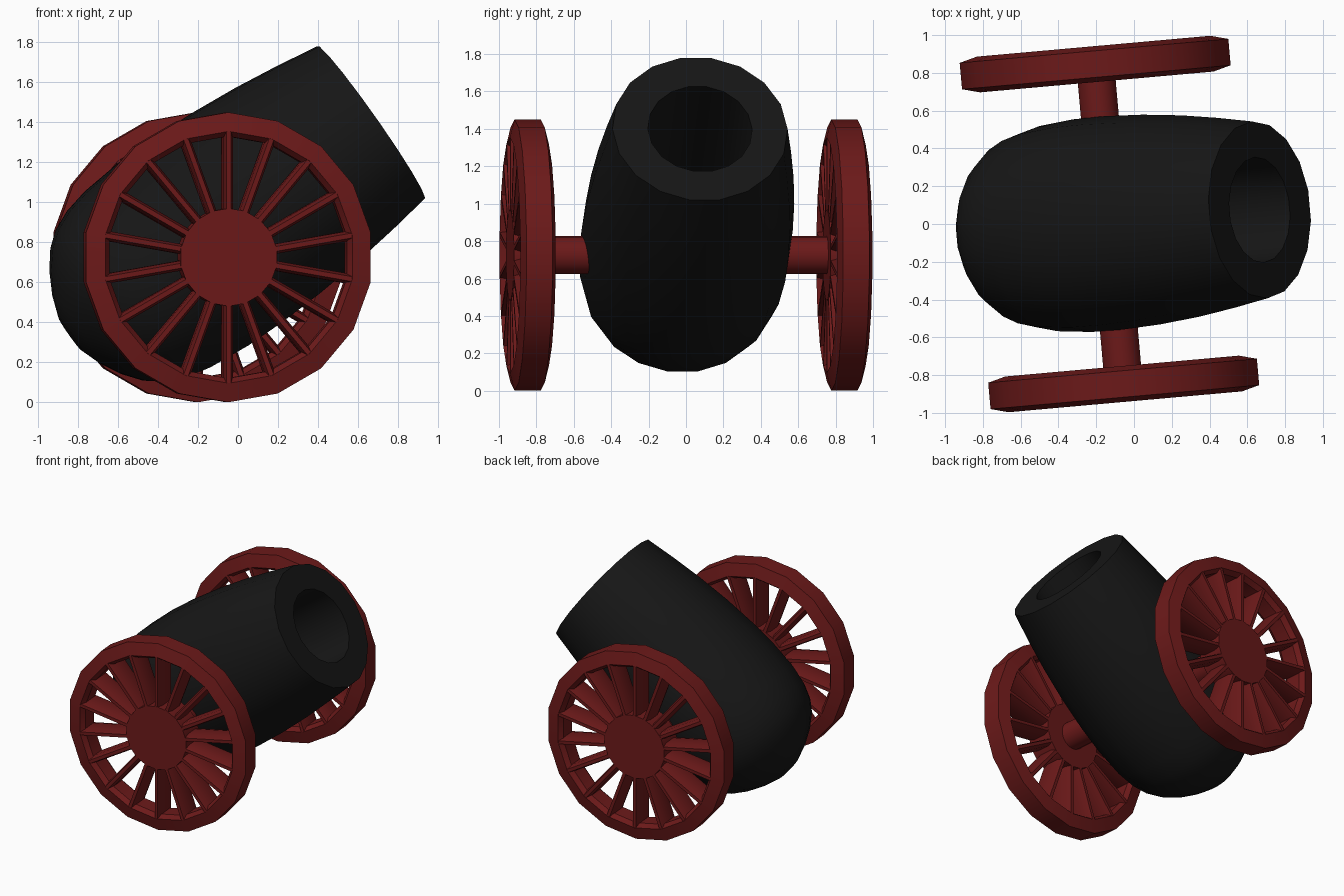
import bpy, bmesh
from math import sin, cos, radians
from mathutils import Matrix, Vector

if "Cube" in bpy.data.objects:
    bpy.data.objects.remove(bpy.data.objects["Cube"])

SIDES = 18
YAW = Matrix.Rotation(radians(5.1), 4, 'Z')


def material(name, rgb):
    m = bpy.data.materials.new(name)
    m.diffuse_color = (*rgb, 1)
    m.use_nodes = True
    m.node_tree.nodes["Principled BSDF"].inputs["Base Color"].default_value = m.diffuse_color
    return m


RED = material("red_paint", (0.15, 0.01, 0.01))
BLACK = material("black_iron", (0.008, 0.008, 0.008))


def lathe(bm, profile, phase, closed=False):
    """Revolve (radius, height) points about local z; open profiles get capped."""
    rings = []
    for r, h in profile:
        angles = [radians(phase + 360 * i / SIDES) for i in range(SIDES)]
        rings.append([bm.verts.new((r * cos(a), r * sin(a), h)) for a in angles])
    pairs = list(zip(rings, rings[1:]))
    if closed:
        pairs.append((rings[-1], rings[0]))
    else:
        bm.faces.new(rings[0])
        bm.faces.new(rings[-1])
    for a, b in pairs:
        for i in range(SIDES):
            j = (i + 1) % SIDES
            bm.faces.new((a[i], a[j], b[j], b[i]))


def spoke(bm, angle, r0, r1):
    """Deep ridged bar running outward from hub to rim."""
    section = [(-.012, .094), (.012, .094), (.025, .05), (.025, -.05),
               (.012, -.094), (-.012, -.094), (-.025, -.05), (-.025, .05)]
    rot = Matrix.Rotation(radians(angle), 4, 'Z')
    ends = [[bm.verts.new(rot @ Vector((r, w, h))) for w, h in section] for r in (r0, r1)]
    n = len(section)
    for i in range(n):
        j = (i + 1) % n
        bm.faces.new((ends[0][i], ends[0][j], ends[1][j], ends[1][i]))
    bm.faces.new(ends[0])
    bm.faces.new(ends[1])


def finish(name, bm, matrix, mat):
    bmesh.ops.recalc_face_normals(bm, faces=bm.faces[:])
    me = bpy.data.meshes.new(name)
    bm.to_mesh(me)
    bm.free()
    me.materials.append(mat)
    ob = bpy.data.objects.new(name, me)
    bpy.context.collection.objects.link(ob)
    ob.matrix_world = matrix
    bpy.ops.object.select_all(action='DESELECT')
    ob.select_set(True)
    bpy.context.view_layer.objects.active = ob
    bpy.ops.object.shade_smooth_by_angle(angle=radians(25))


# Axle frame: local z runs along the axle
axle_frame = (Matrix.Translation((-.13, 0, .725)) @ YAW
              @ Matrix.Rotation(radians(-90), 4, 'X'))

# Wheels
for name, offset in (("front_wheel", -.85), ("back_wheel", .85)):
    bm = bmesh.new()
    lathe(bm, [(.245, -.095), (.245, .095)], 90)
    lathe(bm, [(.725, -.07), (.725, .07), (.63, .095),
               (.605, .06), (.605, -.06), (.63, -.095)], 90, closed=True)
    for k in range(SIDES):
        spoke(bm, 90 + 360 * k / SIDES, .22, .63)
    finish(name, bm, axle_frame @ Matrix.Translation((0, 0, offset)), RED)

# Axle
bm = bmesh.new()
lathe(bm, [(.102, -.80), (.102, .80)], 90)
finish("axle", bm, axle_frame, RED)

# Barrel: origin at the muzzle centre, local z along the bore
bm = bmesh.new()
lathe(bm, [(.10, -1.845), (.21, -1.805), (.32, -1.745), (.41, -1.675), (.47, -1.60),
           (.515, -1.50), (.545, -1.37), (.565, -1.15), (.567, -.95), (.557, -.70),
           (.535, -.45), (.505, -.22), (.47, 0), (.28, 0), (.28, -1.0)], 10)
finish("barrel", bm, Matrix.Translation((.665, .075, 1.40)) @ YAW
       @ Matrix.Rotation(radians(55), 4, 'Y'), BLACK)
